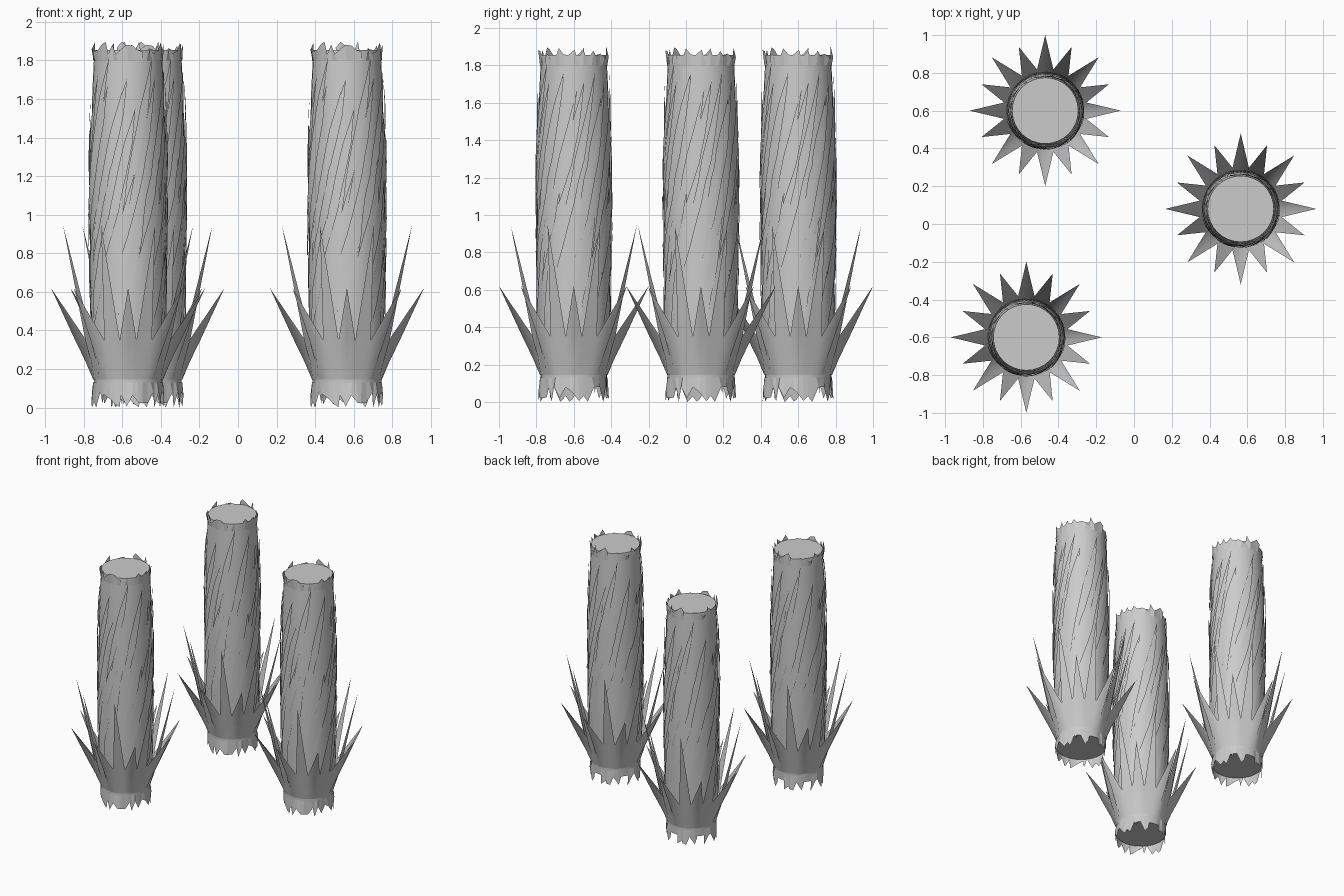
import bpy, bmesh, math, random
from mathutils import Vector

old = bpy.data.objects.get("Cube")
if old:
    bpy.data.objects.remove(old, do_unlink=True)

grey = bpy.data.materials.new("plain grey")
grey.use_nodes = True
COLOUR = (0.6, 0.6, 0.6, 1)
grey.diffuse_color = COLOUR
grey.node_tree.nodes["Principled BSDF"].inputs["Base Color"].default_value = COLOUR

random.seed(7)
TAU = math.tau
TWIST = 1.05          # bark spiral, radians per unit of height
TOP, FOOT = 1.855, 0.08
PROFILE = [(FOOT, 0.178), (0.15, 0.178), (0.35, 0.192), (0.9, 0.198),
           (1.3, 0.194), (1.65, 0.185), (TOP, 0.175)]


def polar(r, a, z):
    return Vector((r * math.cos(a), r * math.sin(a), z))


def trunk_radius(z):
    z = min(max(z, FOOT), TOP)
    for (z0, r0), (z1, r1) in zip(PROFILE, PROFILE[1:]):
        if z <= z1:
            return r0 + (r1 - r0) * (z - z0) / (z1 - z0)
    return PROFILE[-1][1]


def finish(bm, name):
    mesh = bpy.data.meshes.new(name)
    bm.to_mesh(mesh)
    bm.free()
    mesh.materials.append(grey)
    return mesh


def bridge(bm, low, high):
    n = len(low)
    for i in range(n):
        j = (i + 1) % n
        bm.faces.new((low[i], low[j], high[j], high[i])).smooth = True


# Trunk: bulging round core with flat caps
def make_trunk():
    bm = bmesh.new()
    rings = [[bm.verts.new(polar(r, TAU * i / 32, z)) for i in range(32)]
             for z, r in PROFILE]
    for low, high in zip(rings, rings[1:]):
        bridge(bm, low, high)
    # Separate cap rings keep the rims crisp
    for ring, flip in ((rings[0], True), (rings[-1], False)):
        cap = [bm.verts.new(v.co) for v in ring]
        bm.faces.new(cap[::-1] if flip else cap)
    return finish(bm, "trunk")


# Bark: pointed strips spiralling round the trunk
def add_flake(bm, angle, z0, z1, half_width, lift):
    steps = 9
    rows = []
    for k in range(steps + 1):
        t = k / steps
        z = z0 + (z1 - z0) * t
        width = half_width * min(1, 3.5 * t, 3.5 * (1 - t))
        width *= random.uniform(0.75, 1.1)
        a = angle + TWIST * z
        r = trunk_radius(z) + lift
        if k in (0, steps):
            rows.append([bm.verts.new(polar(r, a, z))])
        else:
            rows.append([bm.verts.new(polar(r, a + s * width, z)) for s in (-1, 0, 1)])
    for low, high in zip(rows, rows[1:]):
        for i in range(2):
            if len(low) == 1:
                face = (low[0], high[i + 1], high[i])
            elif len(high) == 1:
                face = (low[i], low[i + 1], high[0])
            else:
                face = (low[i], low[i + 1], high[i + 1], high[i])
            bm.faces.new(face).smooth = True


def make_bark():
    bm = bmesh.new()
    layers = ((14, 0.18, 1.2, 0.15), (14, 0.6, 1.78, 0.13), (10, 0.95, 1.84, 0.12))
    for layer, (count, z0, z1, width) in enumerate(layers):
        for i in range(count):
            add_flake(bm, TAU * (i + 0.3 * layer) / count,
                      z0 + random.uniform(0, 0.2), z1 - random.uniform(0, 0.25),
                      width, 0.004 + 0.003 * layer + random.uniform(0, 0.003))
    return finish(bm, "bark")


# Torn fringe: ragged bark edge at the top or the foot
def make_fringe(name, root, reach_low, reach_high, gap):
    bm = bmesh.new()
    count = 44
    r = trunk_radius(root) + 0.003
    edge, torn = [], []
    for i in range(count):
        a = TAU * i / count
        reach = random.uniform(reach_low, reach_high)
        edge.append(bm.verts.new(polar(r, a, root)))
        torn.append(bm.verts.new(polar(r + random.uniform(-0.004, 0.01),
                                       a + random.uniform(-0.07, 0.07), reach)))
    for i in range(count):
        j = (i + 1) % count
        if random.random() > gap:
            quad = (edge[i], edge[j], torn[j], torn[i])
            bm.faces.new(quad if reach_high > root else quad[::-1])
    loose = [v for v in bm.verts if not v.link_faces]
    bmesh.ops.delete(bm, geom=loose, context="VERTS")
    return finish(bm, name)


# Leaf crown: flared collar drawn out into tall and low spikes
def make_leaves():
    bm = bmesh.new()
    spikes, cols = 16, 32
    ridges = {0: (0.275, 0.40, 0.62), 1: (0.24, 0.365, 0.945)}
    rings = [[], [], []]
    tips = []
    for i in range(cols):
        a = TAU * i / cols
        ridge = ridges[(i // 2) % 2][0] if i % 2 == 0 else 0.222
        for ring, t in zip(rings, (0, 0.45, 1)):
            ring.append(bm.verts.new(polar(0.181 + (ridge - 0.181) * t ** 1.1,
                                           a, 0.145 + 0.205 * t)))
    for low, high in zip(rings, rings[1:]):
        bridge(bm, low, high)
    for s in range(spikes):
        _, r, z = ridges[s % 2]
        i = 2 * s
        tip = bm.verts.new(polar(r, TAU * i / cols, z))
        rim = rings[2]
        bm.faces.new((rim[i - 1], rim[i], tip)).smooth = True
        bm.faces.new((rim[i], rim[i + 1], tip)).smooth = True
    return finish(bm, "leaves")


parts = {
    "trunk": make_trunk(),
    "bark": make_bark(),
    "top_fringe": make_fringe("top_fringe", 1.80, 1.83, 1.90, 0.1),
    "foot_fringe": make_fringe("foot_fringe", 0.13, 0.0, 0.085, 0.1),
    "leaves": make_leaves(),
}

# Three matching plants
plants = {"front_right": (-0.57, -0.6), "left": (0.565, 0.08), "back_right": (-0.47, 0.6)}
for place, (x, y) in plants.items():
    for part, mesh in parts.items():
        obj = bpy.data.objects.new(f"{place}_{part}", mesh)
        obj.location = (x, y, 0)
        bpy.context.collection.objects.link(obj)
